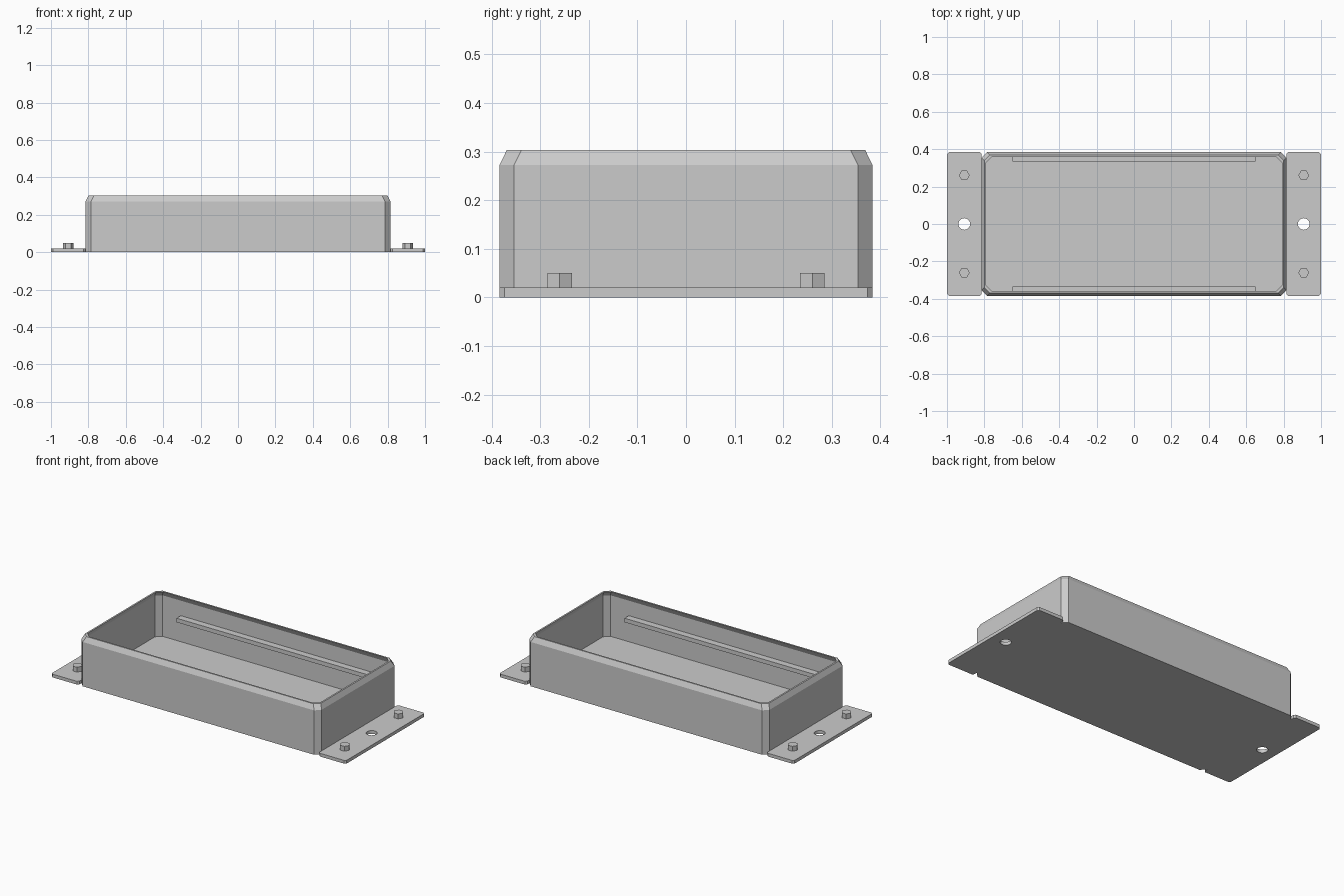
import bpy
import bmesh
import math

cube = bpy.data.objects.get("Cube")
if cube:
    bpy.data.objects.remove(cube, do_unlink=True)

grey = bpy.data.materials.new("plain grey")
grey.use_nodes = True
grey.diffuse_color = (0.6, 0.6, 0.6, 1)
grey.node_tree.nodes["Principled BSDF"].inputs["Base Color"].default_value = (0.6, 0.6, 0.6, 1)

HALF_X, HALF_Y = 0.815, 0.384
PLATE = 0.02       # thickness of floor and flanges
SHOULDER = 0.272   # height where the walls lean inwards
TOP = 0.303
WALL = 0.01


def chamfered(hx, hy, c):
    """Counter-clockwise rectangle with cut corners."""
    return [(hx, -hy + c), (hx, hy - c), (hx - c, hy), (-hx + c, hy),
            (-hx, hy - c), (-hx, -hy + c), (-hx + c, -hy), (hx - c, -hy)]


def polygon(radius, sides):
    return [(radius * math.cos(math.tau * i / sides),
             radius * math.sin(math.tau * i / sides)) for i in range(sides)]


def loft(name, rings, location=(0, 0, 0)):
    """Skin a list of (outline, z) rings and cap both ends."""
    bm = bmesh.new()
    loops = [[bm.verts.new((x, y, z)) for x, y in outline] for outline, z in rings]
    n = len(loops[0])
    for a, b in zip(loops, loops[1:]):
        for i in range(n):
            j = (i + 1) % n
            bm.faces.new((a[i], a[j], b[j], b[i]))
    bm.faces.new(loops[0][::-1])
    bm.faces.new(loops[-1])
    bmesh.ops.recalc_face_normals(bm, faces=bm.faces)
    mesh = bpy.data.meshes.new(name)
    bm.to_mesh(mesh)
    bm.free()
    mesh.materials.append(grey)
    obj = bpy.data.objects.new(name, mesh)
    obj.location = location
    bpy.context.collection.objects.link(obj)
    return obj


def prism(name, outline, z0, z1, location=(0, 0, 0)):
    return loft(name, [(outline, z0), (outline, z1)], location)


# Open tray: up the outside, over the rim, down the inside to the floor
profile = [(0, 0), (0, SHOULDER), (0.015, TOP), (0.015 + WALL, TOP),
           (WALL, SHOULDER), (WALL, PLATE)]
loft("tray", [(chamfered(HALF_X - d, HALF_Y - d, 0.03), z) for d, z in profile])

# Long ribs inside the front and back walls
for side, y in (("front", -0.354), ("back", 0.354)):
    hx, hy = 0.65, 0.021
    prism(side + "_rib", [(hx, -hy), (hx, hy), (-hx, hy), (-hx, -hy)],
          0.155, 0.18, (0, y, 0))

# Mounting flanges with a screw hole and two hexagonal studs each
for side, s in (("left", 1), ("right", -1)):
    half = (1 - HALF_X) / 2
    centre = s * (HALF_X + half)
    flange = prism(side + "_flange", chamfered(half, HALF_Y, 0.01), 0, PLATE, (centre, 0, 0))
    cutter = prism(side + "_hole_cutter", polygon(0.031, 24), -0.1, 0.1, (centre, 0, 0))
    cutter.hide_render = True
    cut = flange.modifiers.new("screw hole", 'BOOLEAN')
    cut.operation = 'DIFFERENCE'
    cut.solver = 'EXACT'
    cut.object = cutter
    bpy.context.view_layer.objects.active = flange
    bpy.ops.object.modifier_apply(modifier=cut.name)
    bpy.data.objects.remove(cutter, do_unlink=True)
    for end, y in (("front", -0.26), ("back", 0.26)):
        prism(f"{side}_{end}_stud", polygon(0.029, 6), PLATE - 0.005, 0.05, (centre, y, 0))
